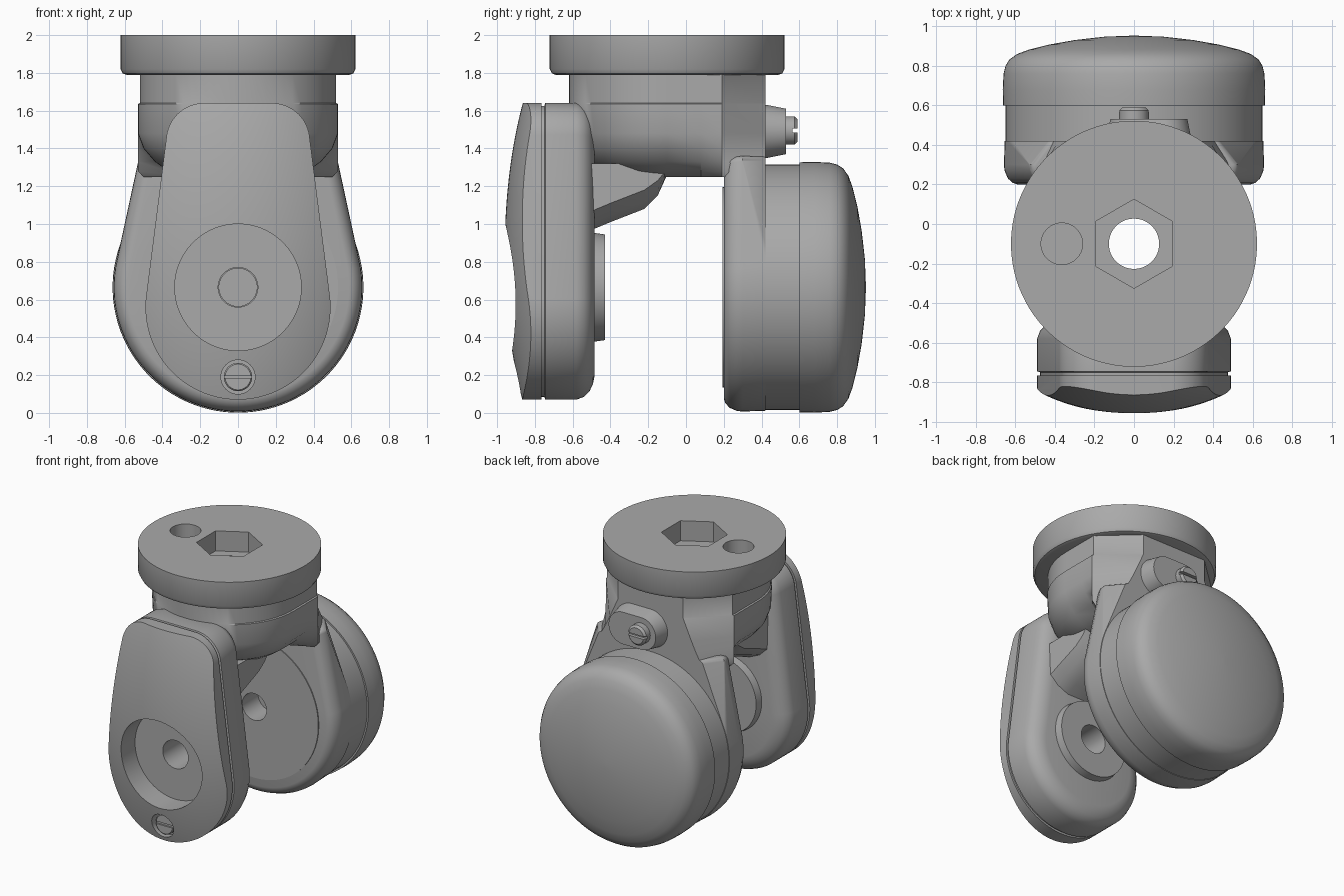
import bpy, bmesh, math
from mathutils import Vector, Matrix

if "Cube" in bpy.data.objects:
    bpy.data.objects.remove(bpy.data.objects["Cube"])

grey = bpy.data.materials.new("mid_grey")
grey.use_nodes = True
grey.diffuse_color = (0.4, 0.4, 0.4, 1)
grey.node_tree.nodes["Principled BSDF"].inputs["Base Color"].default_value = grey.diffuse_color

AXLE = 0.665      # height of the wheel axle
PIVOT = -0.1      # y of the swivel axis


def finish(name, bm):
    bmesh.ops.recalc_face_normals(bm, faces=bm.faces)
    me = bpy.data.meshes.new(name)
    bm.to_mesh(me)
    bm.free()
    me.materials.append(grey)
    ob = bpy.data.objects.new(name, me)
    bpy.context.collection.objects.link(ob)
    return ob


def loft(name, rings):
    """Skin a list of equal-length rings and cap both ends."""
    bm = bmesh.new()
    rows = [[bm.verts.new(p) for p in ring] for ring in rings]
    n = len(rows[0])
    for a, b in zip(rows, rows[1:]):
        for i in range(n):
            j = (i + 1) % n
            bm.faces.new((a[i], a[j], b[j], b[i]))
    bm.faces.new(rows[0])
    bm.faces.new(rows[-1])
    return finish(name, bm)


def hull(circles, inset=0.0, n=96):
    """Outline wrapped around circles given as (u, v, radius)."""
    pts = []
    for i in range(n):
        a = math.tau * (i + 0.5) / n
        c, s = math.cos(a), math.sin(a)
        u, v, r = max(circles, key=lambda k: k[0] * c + k[1] * s + k[2])
        pts.append((u + (r - inset) * c, v + (r - inset) * s))
    return pts


def along_y(pts, y):
    return [Vector((u, y, v)) for u, v in pts]


def along_z(pts, z):
    return [Vector((u, v, z)) for u, v in pts]


def lathe_y(name, profile, x=0.0, z=AXLE):
    return loft(name, [along_y(hull([(x, z, r)]), y) for r, y in profile])


def lathe_z(name, profile, x=0.0, y=PIVOT, n=96):
    return loft(name, [along_z(hull([(x, y, r)], n=n), z) for r, z in profile])


def box(name, center, size):
    bm = bmesh.new()
    bmesh.ops.create_cube(bm, matrix=Matrix.Translation(center) @ Matrix.Diagonal((*size, 1)))
    return finish(name, bm)


def boolean(ob, tool, op="DIFFERENCE"):
    """Apply a boolean and discard its tool."""
    mod = ob.modifiers.new("cut", "BOOLEAN")
    mod.operation, mod.object, mod.solver = op, tool, "EXACT"
    bpy.context.view_layer.objects.active = ob
    bpy.ops.object.modifier_apply(modifier=mod.name)
    bpy.data.objects.remove(tool)


# Mounting flange with hexagonal socket, bore and locating hole
flange = lathe_z("mounting_flange", [(0.59, 1.79), (0.61, 1.797), (0.622, 1.82), (0.622, 2.0)])
hexagon = lathe_z("hex_cutter", [(0.225, 1.85), (0.225, 2.1)], n=6)
hexagon.data.transform(Matrix.Translation((0, PIVOT, 0)) @ Matrix.Rotation(math.radians(0), 4, "Z")
                       @ Matrix.Translation((0, -PIVOT, 0)))
boolean(flange, hexagon)
boolean(flange, lathe_z("bore_cutter", [(0.127, 1.7), (0.127, 2.1)]))
boolean(flange, lathe_z("hole_cutter", [(0.105, 1.86), (0.105, 2.1)], x=-0.365))


# Yoke body: rounded front, chamfered back, underside drawn in
def body_ring(z, w, front, back, chamfer):
    pts = [(chamfer, 0.42), (-chamfer, 0.42), (-back, 0.19), (-w, 0.08)]
    for i in range(33):
        a = math.pi * (1 + i / 32)
        pts.append((w * math.cos(a), PIVOT + (PIVOT - front) * math.sin(a)))
    return along_z(pts + [(w, 0.08), (back, 0.19)], z)


body = loft("yoke_body", [
    body_ring(1.80, 0.52, -0.62, 0.52, 0.27), body_ring(1.64, 0.52, -0.62, 0.52, 0.27),
    body_ring(1.635, 0.53, -0.62, 0.53, 0.27), body_ring(1.48, 0.53, -0.60, 0.53, 0.34),
    body_ring(1.40, 0.50, -0.57, 0.53, 0.38), body_ring(1.33, 0.44, -0.53, 0.53, 0.42),
    body_ring(1.28, 0.37, -0.42, 0.53, 0.44), body_ring(1.25, 0.28, -0.25, 0.50, 0.45)])
boolean(body, lathe_z("bore_cutter", [(0.127, 1.1), (0.127, 1.9)]))

# Rear arm: teardrop plate, rounded inside, chamfered towards the back
def rear_ring(y, inset, half_width):
    return along_y(hull([(0, AXLE, 0.658), (half_width - 0.04, 1.32, 0.04),
                         (0.04 - half_width, 1.32, 0.04)], inset), y)


rear_arm = loft("rear_arm", [
    rear_ring(0.20, 0.07, 0.53), rear_ring(0.208, 0.045, 0.53), rear_ring(0.23, 0.02, 0.53),
    rear_ring(0.27, 0.003, 0.53), rear_ring(0.30, 0.0, 0.53), rear_ring(0.42, 0.004, 0.44)])
boolean(rear_arm, lathe_y("axle_cutter", [(0.1, 0.1), (0.1, 0.38)]))
rear_disc = lathe_y("rear_inner_disc", [(0.53, 0.193), (0.53, 0.21)])
boolean(rear_disc, lathe_y("axle_cutter", [(0.1, 0.1), (0.1, 0.38)]))

# Wheel housing: straight collar and domed cap
lathe_y("wheel_collar", [(0.65, 0.41), (0.65, 0.60)])
lathe_y("wheel_cap", [(0.662, 0.60), (0.664, 0.68), (0.66, 0.76), (0.65, 0.80), (0.63, 0.832),
                      (0.59, 0.86), (0.53, 0.882), (0.43, 0.907), (0.30, 0.93),
                      (0.15, 0.947), (0.02, 0.952)])

# Front arm with rounded inner edge and a shadow groove before the cover
FRONT = [(0, 0.56, 0.49), (0.18, 1.44, 0.2), (-0.18, 1.44, 0.2)]
front_arm = loft("front_arm", [along_y(hull(FRONT, d), y) for y, d in (
    (-0.485, 0.12), (-0.492, 0.085), (-0.51, 0.045), (-0.54, 0.015), (-0.58, 0.0),
    (-0.745, 0.0), (-0.75, 0.015), (-0.78, 0.015))])

# Front cover, its face domed by an ellipsoid
cover = loft("front_cover", [along_y(hull(FRONT), y) for y in (-0.765, -1.05)])
bm = bmesh.new()
bmesh.ops.create_uvsphere(bm, u_segments=128, v_segments=96, radius=1,
                          matrix=Matrix.Translation((0, -0.46, 0.85))
                          @ Matrix.Diagonal((0.767, 0.5, 1.34, 1)))
boolean(cover, finish("dome_cutter", bm), "INTERSECT")

# Round recess, axle hole and screw pocket in the front
boss = lathe_y("front_axle_boss", [(0.29, -0.50), (0.28, -0.43)])
for part in (cover, front_arm):
    boolean(part, lathe_y("recess_cutter", [(0.335, -1.1), (0.335, -0.74)]))
for part in (front_arm, boss):
    boolean(part, lathe_y("axle_cutter", [(0.105, -0.9), (0.105, -0.3)]))
boolean(cover, lathe_y("pocket_cutter", [(0.09, -1.1), (0.09, -0.82)], z=0.19))

# Gusset blending the front arm into the yoke
gusset_rings = []
for x, drop in ((-0.33, 0.10), (-0.27, 0.04), (-0.18, 0.0), (0.18, 0.0), (0.27, 0.04), (0.33, 0.10)):
    gusset_rings.append([Vector((x, y, z)) for y, z in (
        (-0.52, 1.32), (-0.52, 0.96 + drop), (-0.40, 1.01 + drop), (-0.22, 1.08 + drop),
        (-0.15, 1.15 + drop * 0.8), (-0.10, 1.26 + drop * 0.3), (-0.10, 1.32))])
gusset = loft("front_gusset", gusset_rings)
boolean(gusset, lathe_z("bore_cutter", [(0.127, 0.9), (0.127, 1.9)]))
boolean(gusset, lathe_y("axle_cutter", [(0.105, -0.9), (0.105, 0.0)]))

# Tapered rear boss
loft("rear_screw_boss", [along_y(hull([(0, 1.49, r), (0.15, 1.49, r)]), y)
                         for r, y in ((0.145, 0.40), (0.14, 0.43), (0.12, 0.53))])

# Slotted screws
front_screw = lathe_y("front_screw", [(0.075, -0.81), (0.075, -0.865), (0.068, -0.872)], z=0.19)
boolean(front_screw, box("slot_cutter", (0, -0.88, 0.19), (0.2, 0.04, 0.018)))
rear_screw = lathe_y("rear_screw", [(0.075, 0.52), (0.075, 0.575), (0.06, 0.59)], z=1.495)
boolean(rear_screw, box("slot_cutter", (0, 0.59, 1.495), (0.2, 0.05, 0.02)))

# Smooth shading with crisp edges
bpy.ops.object.select_all(action="DESELECT")
for ob in bpy.context.scene.objects:
    if ob.type == "MESH":
        ob.select_set(True)
        bpy.context.view_layer.objects.active = ob
bpy.ops.object.shade_smooth_by_angle(angle=math.radians(35))
